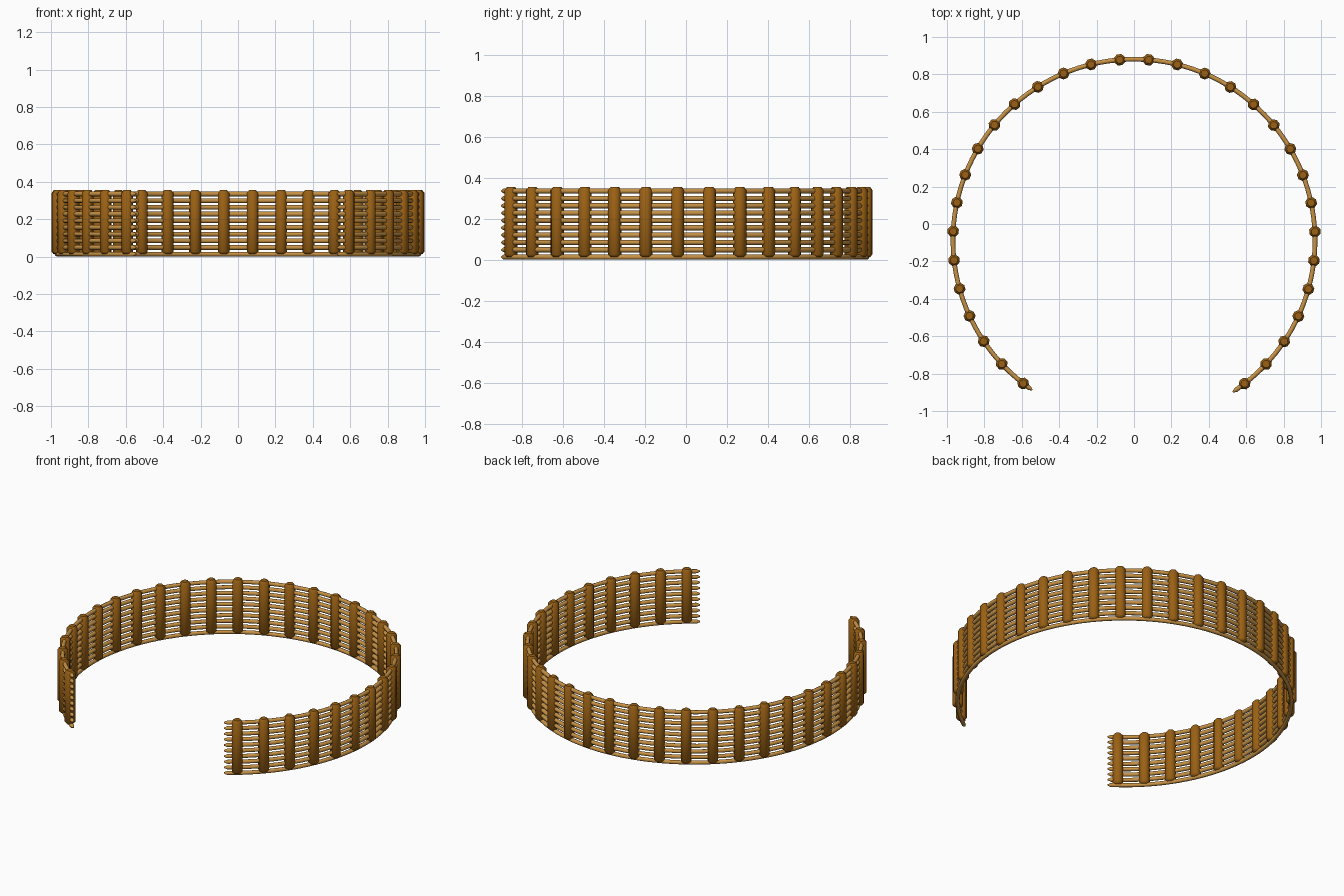
import bpy, bmesh
from math import sin, cos, radians, pi
from mathutils import Vector

RADIUS = 0.968
CENTRE_Y = -0.087
POSTS = 32
STEP = 9.18          # degrees between posts
FIRST = -137.3 - 4.3 # angle of the first post, measured from +y towards +x
RAILS = 10

cube = bpy.data.objects.get("Cube")
if cube:
    bpy.data.objects.remove(cube, do_unlink=True)


def make_material(name, colour):
    mat = bpy.data.materials.new(name)
    mat.use_nodes = True
    mat.diffuse_color = colour
    mat.node_tree.nodes["Principled BSDF"].inputs["Base Color"].default_value = colour
    return mat


def on_circle(degrees, radius=RADIUS):
    a = radians(degrees)
    return Vector((radius * sin(a), CENTRE_Y + radius * cos(a), 0))


def skin(name, rings, material, smooth_angle):
    """Join equal rings of points into a closed tube."""
    bm = bmesh.new()
    loops = [[bm.verts.new(p) for p in ring] for ring in rings]
    n = len(loops[0])
    for low, high in zip(loops, loops[1:]):
        for i in range(n):
            j = (i + 1) % n
            bm.faces.new((low[i], low[j], high[j], high[i]))
    bm.faces.new(loops[0][::-1])
    bm.faces.new(loops[-1])
    bmesh.ops.recalc_face_normals(bm, faces=bm.faces)
    mesh = bpy.data.meshes.new(name)
    bm.to_mesh(mesh)
    bm.free()
    mesh.materials.append(material)
    obj = bpy.data.objects.new(name, mesh)
    bpy.context.collection.objects.link(obj)
    bpy.ops.object.select_all(action='DESELECT')
    obj.select_set(True)
    bpy.context.view_layer.objects.active = obj
    bpy.ops.object.shade_smooth_by_angle(angle=radians(smooth_angle))
    return obj


post_wood = make_material("dark post wood", (0.33, 0.12, 0.007, 1))
rail_wood = make_material("light woven wood", (0.58, 0.29, 0.06, 1))

# Upright posts: eight-sided stakes with chamfered ends
post_profile = [(0.02, 0.013), (0.032, 0.026), (0.032, 0.34), (0.02, 0.355)]
for k in range(POSTS):
    angle = -142.7 + 0.4 + STEP * k + 0.05
    base = on_circle(angle)
    rings = []
    for r, z in post_profile:
        rings.append([base + Vector((r * cos(t), r * sin(t), z))
                      for t in (2 * pi * (i + 0.5) / 8 - radians(angle) for i in range(8))])
    skin(f"post_{k + 1}", rings, post_wood, 50)

# Horizontal rods: thin round arcs with pointed tips
START, END, SEGMENTS, SIDES = -145.8, 146.9, 96, 8
for k in range(RAILS):
    z = 0.013 + k * (0.335 - 0.013) / (RAILS - 1)
    stops = [START + (END - START) * s / SEGMENTS for s in range(SEGMENTS + 1)]
    stops[1], stops[-2] = START + 1.2, END - 1.2
    rings = []
    for s, angle in enumerate(stops):
        r = 0.004 if s in (0, SEGMENTS) else 0.0125
        rings.append([on_circle(angle, RADIUS + r * cos(t)) + Vector((0, 0, z + r * sin(t)))
                      for t in (2 * pi * i / SIDES for i in range(SIDES))])
    skin(f"woven_rail_{k + 1}", rings, rail_wood, 50)
